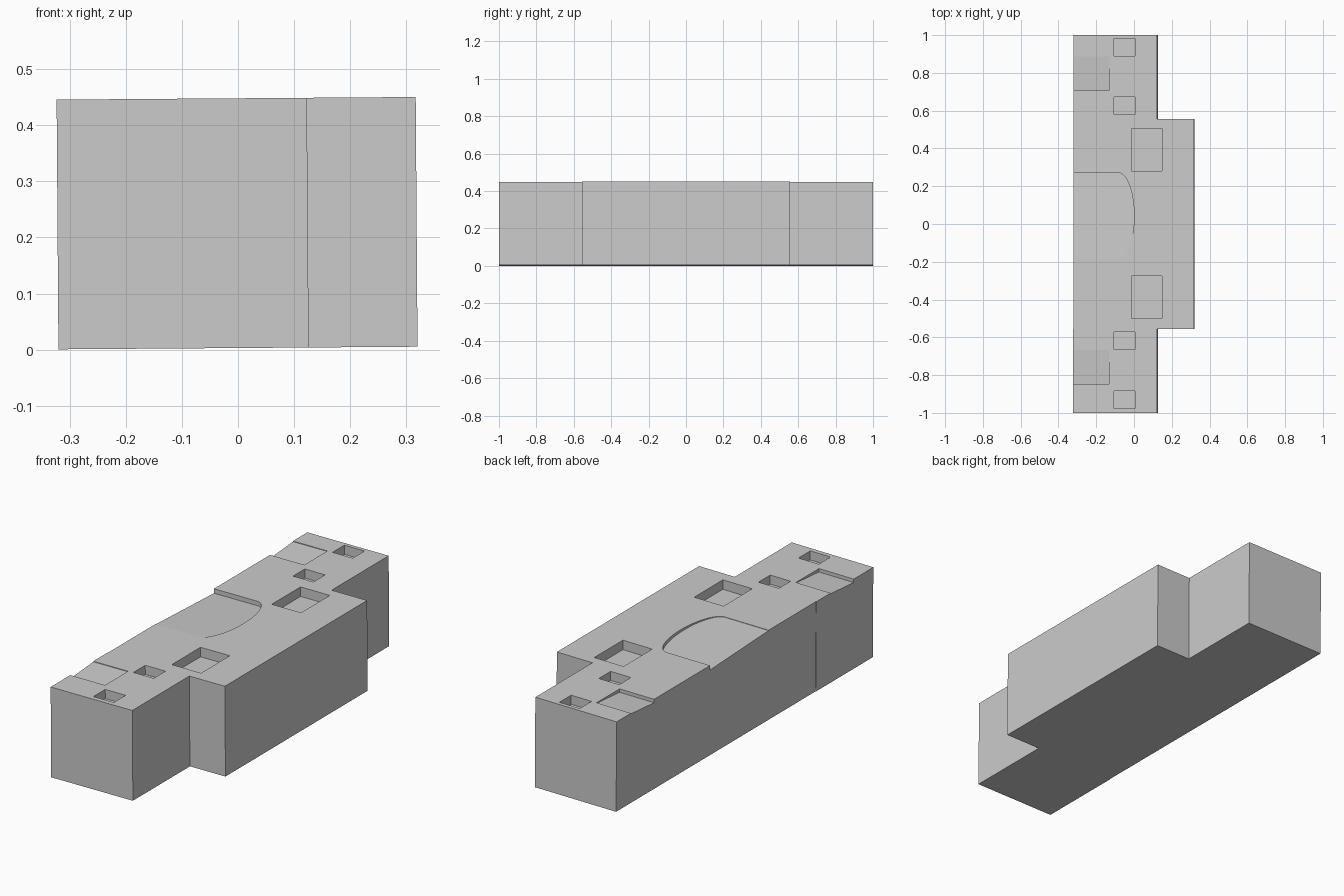
import bpy, bmesh, math
from mathutils import Matrix

cube = bpy.data.objects.get("Cube")
if cube:
    bpy.data.objects.remove(cube, do_unlink=True)

BOTTOM, TOP = 0.003, 0.448
LEAN = Matrix.Rotation(math.radians(-0.42), 4, 'Y')

grey = bpy.data.materials.new("plain grey")
grey.use_nodes = True
GREY = (0.6, 0.6, 0.6, 1)
grey.diffuse_color = GREY
grey.node_tree.nodes["Principled BSDF"].inputs["Base Color"].default_value = GREY


def prism(name, outline, floor, top):
    """Upright solid over an outline; floor(y) gives the underside height."""
    bm = bmesh.new()
    low = [bm.verts.new((x, y, floor(y))) for x, y in outline]
    high = [bm.verts.new((x, y, top)) for x, y in outline]
    bm.faces.new(low[::-1])
    bm.faces.new(high)
    n = len(outline)
    for i in range(n):
        j = (i + 1) % n
        bm.faces.new((low[i], low[j], high[j], high[i]))
    bmesh.ops.recalc_face_normals(bm, faces=bm.faces)
    mesh = bpy.data.meshes.new(name)
    bm.to_mesh(mesh)
    bm.free()
    mesh.materials.append(grey)
    obj = bpy.data.objects.new(name, mesh)
    bpy.context.collection.objects.link(obj)
    return obj


def rect(x0, x1, y0, y1):
    return [(x0, y0), (x1, y0), (x1, y1), (x0, y1)]


def cut(name, outline, shallow, deep, y0, y1):
    """Pocket in the top whose depth runs from shallow at y0 to deep at y1."""
    def floor(y):
        return TOP - shallow - (deep - shallow) * (y - y0) / (y1 - y0)
    cutter = prism(name, outline, floor, TOP + 0.1)
    cutter.hide_render = True
    cutters.append(cutter)
    mod = block.modifiers.new(name, 'BOOLEAN')
    mod.object = cutter
    mod.operation = 'DIFFERENCE'
    mod.solver = 'EXACT'


# Main block with the wide middle section
left, step, right, mid = -0.318, 0.126, 0.32, 0.555
block = prism("stepped_block", [
    (left - 0.002, -1), (step, -1), (step, -mid), (right, -mid),
    (right, mid), (step, mid), (step, 1), (left, 1),
    (left, -mid), (left - 0.002, -mid)], lambda y: BOTTOM, TOP)
cutters = []

# Square sockets along the ends
for i, y in enumerate((-0.93, -0.618, 0.627, 0.935)):
    y0, y1 = y - 0.046, y + 0.046
    cut(f"small_socket_{i}", rect(-0.103, 0.008, y0, y1), 0.045, 0.045, y0, y1)

# Larger sockets in the middle section
for i, y in enumerate((-0.387, 0.393)):
    y0, y1 = y - 0.112, y + 0.112
    cut(f"large_socket_{i}", rect(-0.009, 0.151, y0, y1), 0.047, 0.047, y0, y1)

# Sloping rounded recess open to the side
cy, ry, rx, steps = 0.043, 0.228, 0.084, 28
arc = []
for i in range(steps + 1):
    a = math.pi * (i / steps - 0.5)
    arc.append((-0.08 + rx * math.cos(a), cy + ry * math.sin(a)))
cut("rounded_recess", [(-0.4, cy - ry)] + arc + [(-0.4, cy + ry)],
    0.002, 0.022, cy - ry, cy + ry)

# Shallow sloping notches on the side edge
for i, y0 in enumerate((-0.847, 0.708)):
    y1 = y0 + 0.18
    cut(f"edge_notch_{i}", rect(-0.4, -0.13, y0, y1), 0.017, 0.003, y0, y1)

# Bake the cuts, drop the cutters and lean the block slightly
bpy.context.view_layer.update()
graph = bpy.context.evaluated_depsgraph_get()
baked = bpy.data.meshes.new_from_object(block.evaluated_get(graph))
block.modifiers.clear()
block.data = baked
for cutter in cutters:
    bpy.data.objects.remove(cutter, do_unlink=True)
baked.transform(LEAN)
